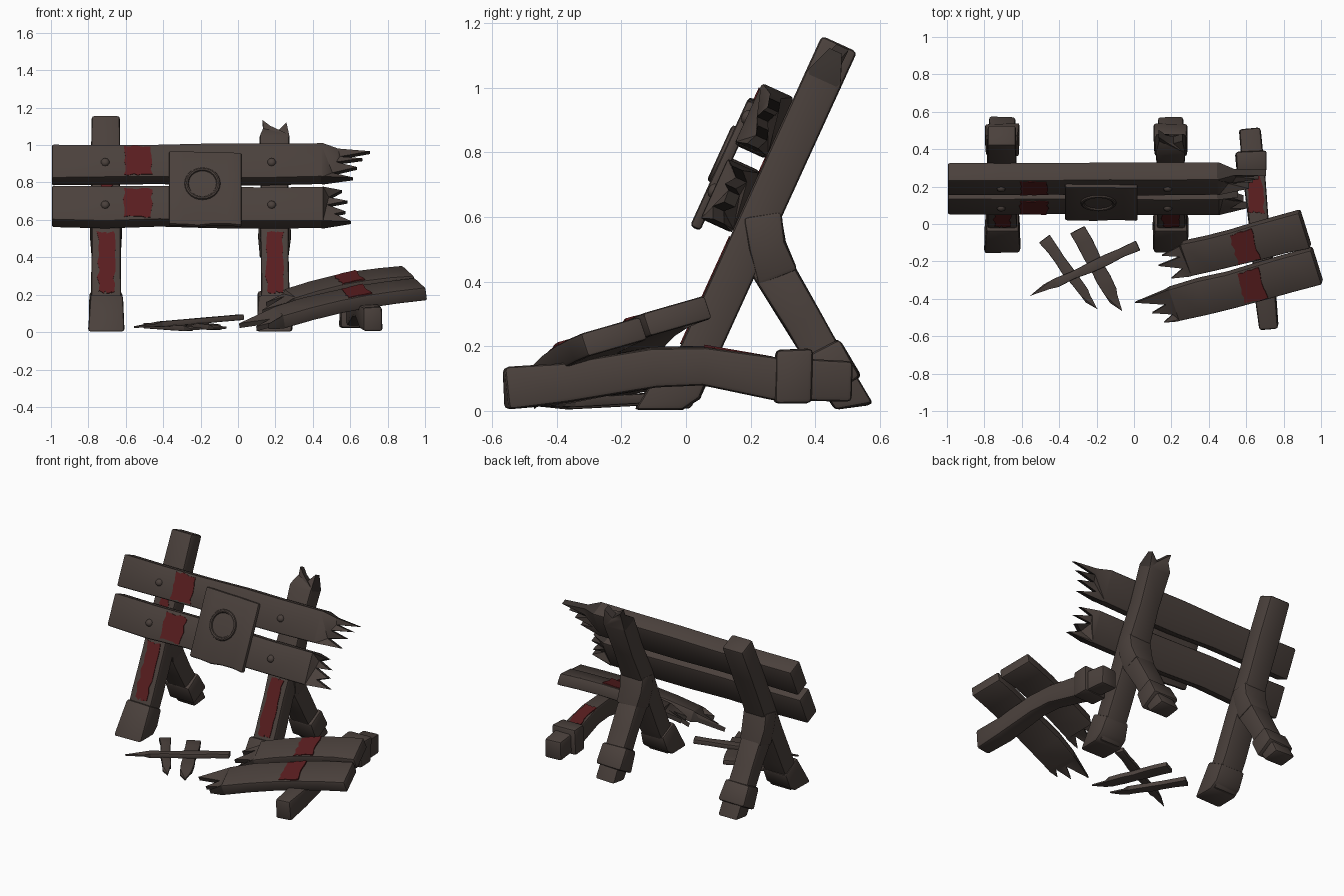
import bpy, bmesh, math, random
from mathutils import Vector as Vec

random.seed(4)
cube = bpy.data.objects.get("Cube")
if cube:
    bpy.data.objects.remove(cube)


def material(name, rgb):
    m = bpy.data.materials.new(name)
    m.use_nodes = True
    m.diffuse_color = (*rgb, 1)
    node = next(n for n in m.node_tree.nodes if n.type == "BSDF_PRINCIPLED")
    node.inputs["Base Color"].default_value = (*rgb, 1)
    node.inputs["Roughness"].default_value = 0.9
    return m


WOOD = material("weathered brown wood", (0.069, 0.052, 0.045))
DARK = material("dark splintered wood", (0.042, 0.033, 0.029))
RED = material("faded red paint", (0.1, 0.0125, 0.0135))
built = []


def finish(name, bm, *mats):
    bmesh.ops.recalc_face_normals(bm, faces=bm.faces)
    mesh = bpy.data.meshes.new(name)
    bm.to_mesh(mesh)
    bm.free()
    for m in mats:
        mesh.materials.append(m)
    ob = bpy.data.objects.new(name, mesh)
    bpy.context.collection.objects.link(ob)
    built.append(ob)
    return ob


def soften(bm, width, skip=()):
    """Round the sharp edges that touch no splinter tip."""
    bmesh.ops.recalc_face_normals(bm, faces=bm.faces)
    edges = [e for e in bm.edges if len(e.link_faces) == 2
             and e.calc_face_angle(0) > 0.6 and not any(v in skip for v in e.verts)]
    bmesh.ops.bevel(bm, geom=edges, offset=width, segments=2, profile=0.5, affect='EDGES')
    bmesh.ops.triangulate(bm, faces=[f for f in bm.faces if len(f.verts) > 4],
                          ngon_method='EAR_CLIP')


def plank(name, frame, length, width, thick, tips=(), taper=1.0, bevel=0.01, wobble=0.006,
          bow=0.0):
    """Board along U, with a straight or a splintered far end; N is its top side."""
    o, U, V, N = frame
    steps = [length * k / 5 for k in range(6)]
    reach = max([length] + [u for u, v in tips])

    def edge(sign):
        return [(u, sign * width / 2 * (1 + (taper - 1) * u / length)
                 + random.uniform(-wobble, wobble)) for u in steps]
    low, high = edge(-1), edge(1)[::-1]
    outline = [(u, v, 1, 0) for u, v in low]
    outline += [(u, v * width, 0.35, random.uniform(-0.3, 0.3)) for u, v in tips]
    outline += [(u, v, 1, 0) for u, v in high]
    bm = bmesh.new()
    rows = []
    for side in (1, -1):
        row = []
        for u, v, thin, off in outline:
            n = -thick / 2 + thick / 2 * (side * thin + off) + bow * math.sin(math.pi * u / reach)
            p = o + U * u + V * v + N * n
            p.z = max(p.z, 0.004)
            row.append(bm.verts.new(p))
        rows.append(row)
    a, b = len(low), len(low) + len(tips)
    splinters = {v for r in rows for v in r[a:b]}
    for r in rows:
        # Cross strips keep a bowed board smooth
        for i in range(a - 1):
            j = len(r) - 1 - i
            bm.faces.new((r[i], r[i + 1], r[j - 1], r[j]))
        if tips:
            bm.faces.new(r[a - 1:b + 1])
    for i in range(len(outline)):
        j = (i + 1) % len(outline)
        f = bm.faces.new((rows[0][i], rows[0][j], rows[1][j], rows[1][i]))
        f.material_index = int(bool(tips) and a - 1 <= i < b)
    soften(bm, bevel, splinters)
    return finish(name, bm, WOOD, DARK)


def beam(name, path, side, bevel=0.014):
    """Squared timber through (point, width, height) stations."""
    bm = bmesh.new()
    rings = []
    pts = [Vec(p) for p, w, h in path]
    for i, (p, w, h) in enumerate(path):
        d = (pts[min(i + 1, len(pts) - 1)] - pts[max(i - 1, 0)]).normalized()
        x = (Vec(side) - d * d.dot(Vec(side))).normalized()
        y = d.cross(x)
        ring = []
        for sx, sy in ((-1, -1), (1, -1), (1, 1), (-1, 1)):
            q = pts[i] + x * sx * w / 2 + y * sy * h / 2
            q += Vec([random.uniform(-0.004, 0.004) for k in range(3)])
            q.z = max(q.z, 0.003)
            ring.append(bm.verts.new(q))
        rings.append(ring)
    for r, s in zip(rings, rings[1:]):
        for k in range(4):
            bm.faces.new((r[k], r[(k + 1) % 4], s[(k + 1) % 4], s[k]))
    bm.faces.new(rings[0])
    bm.faces.new(rings[-1])
    soften(bm, bevel)
    return finish(name, bm, WOOD)


def patch(name, frame, u, v, rough=0.007, n=6):
    """Thin rough-edged plate of paint centred on the frame."""
    o, U, V, N = frame
    rim = [(-u / 2 + u * k / n, -v / 2) for k in range(n)]
    rim += [(u / 2, -v / 2 + v * k / n) for k in range(n)]
    rim += [(-a, -b) for a, b in rim]
    bm = bmesh.new()
    base = [o + U * (a + random.uniform(-rough, rough)) + V * (b + random.uniform(-rough, rough))
            for a, b in rim]
    rows = [[bm.verts.new(p + N * h) for p in base] for h in (-0.004, 0.004)]
    for r in rows:
        bm.faces.new(r)
    for i in range(len(rim)):
        j = (i + 1) % len(rim)
        bm.faces.new((rows[0][i], rows[0][j], rows[1][j], rows[1][i]))
    finish(name, bm, RED)


# Leaning frame: X across, S up the posts, D out of their front
X, S, D = Vec((1, 0, 0)), Vec((0, 0.415, 0.91)), Vec((0, -0.91, 0.415))


def lean(x, s, d):
    return Vec((x, -0.109, 0)) + S * s + D * d


# Posts with boots, rear braces and painted strips
for label, x, broken in (("right", -0.705, False), ("left", 0.195, True)):
    tips = [(1.19, -0.4), (1.24, -0.42), (1.2, -0.15), (1.17, 0.1), (1.22, 0.42)] if broken else ()
    plank(label + "_post", (lean(x, 0.03, 0), S, X, D), 1.12 if broken else 1.245, 0.152, 0.12,
          tips, bevel=0.014)
    beam(label + "_post_boot", [(lean(x, -0.03, -0.04), 0.19, 0.165),
                                (lean(x, 0.1, -0.045), 0.186, 0.155),
                                (lean(x, 0.21, -0.05), 0.175, 0.14)], X)
    beam(label + "_brace", [((x, 0.25, 0.47), 0.14, 0.13), ((x, 0.36, 0.28), 0.135, 0.115),
                            ((x, 0.44, 0.14), 0.135, 0.115), ((x, 0.52, -0.01), 0.14, 0.13)], X)
    beam(label + "_brace_joint", [((x, 0.235, 0.61), 0.165, 0.12), ((x, 0.25, 0.51), 0.17, 0.12),
                                  ((x, 0.285, 0.41), 0.15, 0.13)], X)
    beam(label + "_brace_collar", [((x, 0.415, 0.19), 0.175, 0.13),
                                   ((x, 0.48, 0.07), 0.185, 0.14)], X)
    patch(label + "_post_paint", (lean(x, 0.41, 0), X, S, D), 0.085, 0.35, 0.009, 8)
patch("post_paint_gap", (lean(-0.705, 0.84, 0), X, S, D), 0.06, 0.06)

# Two splintered cross planks
crossbars = {
    "lower": (0.71, [(1.6, -0.45), (1.51, -0.27), (1.57, -0.14), (1.47, 0.05),
                     (1.58, 0.12), (1.48, 0.28), (1.55, 0.42)]),
    "upper": (0.96, [(1.61, -0.42), (1.5, -0.25), (1.63, -0.1), (1.52, 0.02), (1.66, 0.15),
                     (1.54, 0.22), (1.7, 0.36), (1.53, 0.43)]),
}
for label, (s, tips) in crossbars.items():
    plank(label + "_plank", (lean(-0.995, s, 0.107), X, S, D), 1.44, 0.2, 0.107, tips)
    patch(label + "_plank_paint", (lean(-0.535, s, 0.107), X, S, D), 0.145, 0.165)
    for x in (-0.71, 0.18):
        bm = bmesh.new()
        bmesh.ops.create_uvsphere(bm, u_segments=10, v_segments=6, radius=0.023)
        for v in bm.verts:
            v.co = lean(x, s - 0.01, 0.107) + X * v.co.x + S * v.co.y + D * v.co.z * 0.7
        finish(label + "_bolt", bm, WOOD)

# Square board with a plain raised ring
plank("centre_board", (lean(-0.37, 0.79, 0.127), X, S, D), 0.39, 0.43, 0.035, bevel=0.012)
bpy.ops.mesh.primitive_torus_add(location=lean(-0.19, 0.815, 0.127), major_radius=0.085,
                                 minor_radius=0.011, major_segments=28, minor_segments=8,
                                 rotation=D.to_track_quat('Z', 'Y').to_euler())
ring = bpy.context.object
ring.name = "board_ring"
ring.data.materials.append(WOOD)
built.append(ring)

# Fallen timber with collar
beam("fallen_timber", [((0.72, -0.56, 0.07), 0.1, 0.13), ((0.7, -0.38, 0.085), 0.115, 0.125),
                       ((0.68, -0.1, 0.135), 0.11, 0.12), ((0.665, 0.05, 0.14), 0.11, 0.12),
                       ((0.64, 0.27, 0.1), 0.115, 0.13), ((0.62, 0.51, 0.09), 0.115, 0.125)], X)
beam("fallen_timber_collar", [((0.63, 0.275, 0.107), 0.16, 0.165),
                              ((0.625, 0.39, 0.105), 0.165, 0.17)], X)
slope = Vec((-0.02, 0.22, -0.038)).normalized()
patch("fallen_timber_paint", (Vec((0.648, 0.16, 0.183)), X, slope, X.cross(slope)), 0.08, 0.2)

# Two bowed fallen planks resting on the timber
L = Vec((0.8, 0.2, 0.18)).normalized()
N = L.cross(Vec((-0.09, 0.4, 0.12))).normalized()
W = N.cross(L)
BOW = 0.035
fallen = {
    "back": ((0.91, -0.035, 0.33), 0.66, 0.33,
             [(0.78, -0.42), (0.7, -0.22), (0.83, -0.02), (0.69, 0.12), (0.79, 0.25), (0.68, 0.4)]),
    "front": ((0.975, -0.235, 0.265), 0.8, 0.36,
              [(0.89, -0.45), (0.83, -0.3), (0.94, -0.15), (0.85, 0), (1.01, 0.25), (0.84, 0.38)]),
}
for label, (end, length, at, tips) in fallen.items():
    end = Vec(end)
    reach = max(u for u, v in tips)
    plank("fallen_%s_plank" % label, (end, -L, W, N), length, 0.205, 0.075, tips, taper=0.9,
          bow=BOW)
    lift = N * (BOW * math.sin(math.pi * at / reach))
    patch("fallen_%s_paint" % label, (end - L * at + lift, L, W, N), 0.12, 0.17)

# Loose splintered sticks on the ground
sticks = [((-0.48, -0.08, 0.05), (-0.2, -0.46, 0.03), 0.065),
          ((-0.3, -0.03, 0.06), (-0.07, -0.47, 0.035), 0.085),
          ((0.02, -0.115, 0.095), (-0.56, -0.38, 0.045), 0.055)]
for i, (a, b, w) in enumerate(sticks):
    a, b = Vec(a), Vec(b)
    U = (b - a).normalized()
    V = Vec((0, 0, 1)).cross(U).normalized()
    size = (b - a).length
    plank("stick_%d" % (i + 1), (a, U, V, U.cross(V)), size * 0.75, w, 0.03,
          [(size * 0.86, -0.35), (size, 0.1), (size * 0.82, 0.3)],
          taper=0.85, bevel=0.005, wobble=0.005)

# Smooth shading with sharp edges kept
bpy.ops.object.select_all(action='DESELECT')
for ob in built:
    ob.select_set(True)
bpy.context.view_layer.objects.active = built[0]
bpy.ops.object.shade_smooth_by_angle(angle=math.radians(35))
